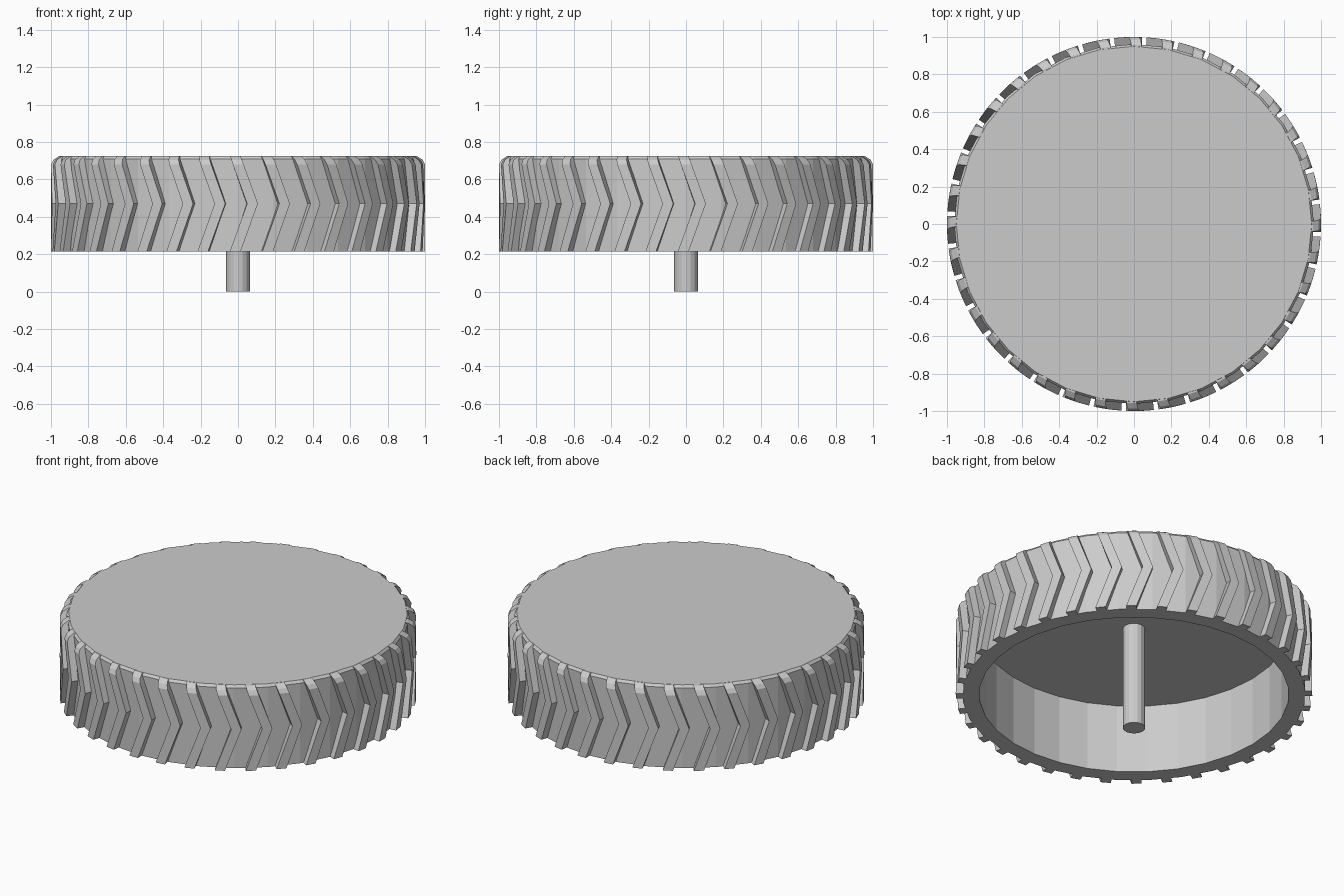
import bpy, bmesh
from math import sin, cos, radians, pi

if "Cube" in bpy.data.objects:
    bpy.data.objects.remove(bpy.data.objects["Cube"])

COUNT = 36            # tread blocks around the tyre
Z0, Z1 = 0.215, 0.725  # lower and upper face of the tyre
ZM = 0.47             # height of the chevron tips


def make_object(name, bm):
    bmesh.ops.recalc_face_normals(bm, faces=bm.faces)
    mesh = bpy.data.meshes.new(name)
    bm.to_mesh(mesh)
    bm.free()
    obj = bpy.data.objects.new(name, mesh)
    bpy.context.collection.objects.link(obj)
    return obj


def lathe(name, profile, segments):
    """Turn an (r, z) profile around z; both ends are closed by flat caps."""
    bm = bmesh.new()
    rings = [[bm.verts.new((r * cos(2 * pi * i / segments),
                            r * sin(2 * pi * i / segments), z))
              for i in range(segments)] for r, z in profile]
    for a, b in zip(rings, rings[1:]):
        for i in range(segments):
            j = (i + 1) % segments
            bm.faces.new((a[i], a[j], b[j], b[i]))
    bm.faces.new(rings[0])
    bm.faces.new(rings[-1])
    return make_object(name, bm)


# Wheel body: closed top, hollow underneath
lathe("wheel_body", [(0.868, 0.64), (0.868, Z0), (0.962, Z0),
                     (0.962, 0.71), (0.95, Z1)], 32)

# Axle standing below the wheel and reaching up into the hub
lathe("axle", [(0.063, 0.0), (0.063, 0.65)], 16)

# Chevron tread blocks, tops rounded in towards the wheel face
rows = [(Z0, 1.0), (ZM, 1.0), (0.68, 1.0), (0.705, 0.987), (Z1 - 0.001, 0.957)]
tip, width, slant = 6.1, 3.3, 5.3   # degrees
bm = bmesh.new()
for k in range(COUNT):
    base = -90 + k * 360 / COUNT
    sections = []
    for z, r in rows:
        lead = base + tip - slant * abs(z - ZM) / (ZM - Z0)
        corners = [(r, lead - width), (r, lead), (0.94, lead), (0.94, lead - width)]
        sections.append([bm.verts.new((q * cos(radians(a)), q * sin(radians(a)), z))
                         for q, a in corners])
    for a, b in zip(sections, sections[1:]):
        for i in range(4):
            j = (i + 1) % 4
            bm.faces.new((a[i], a[j], b[j], b[i]))
    bm.faces.new(sections[0])
    bm.faces.new(sections[-1])
make_object("tread_blocks", bm)
